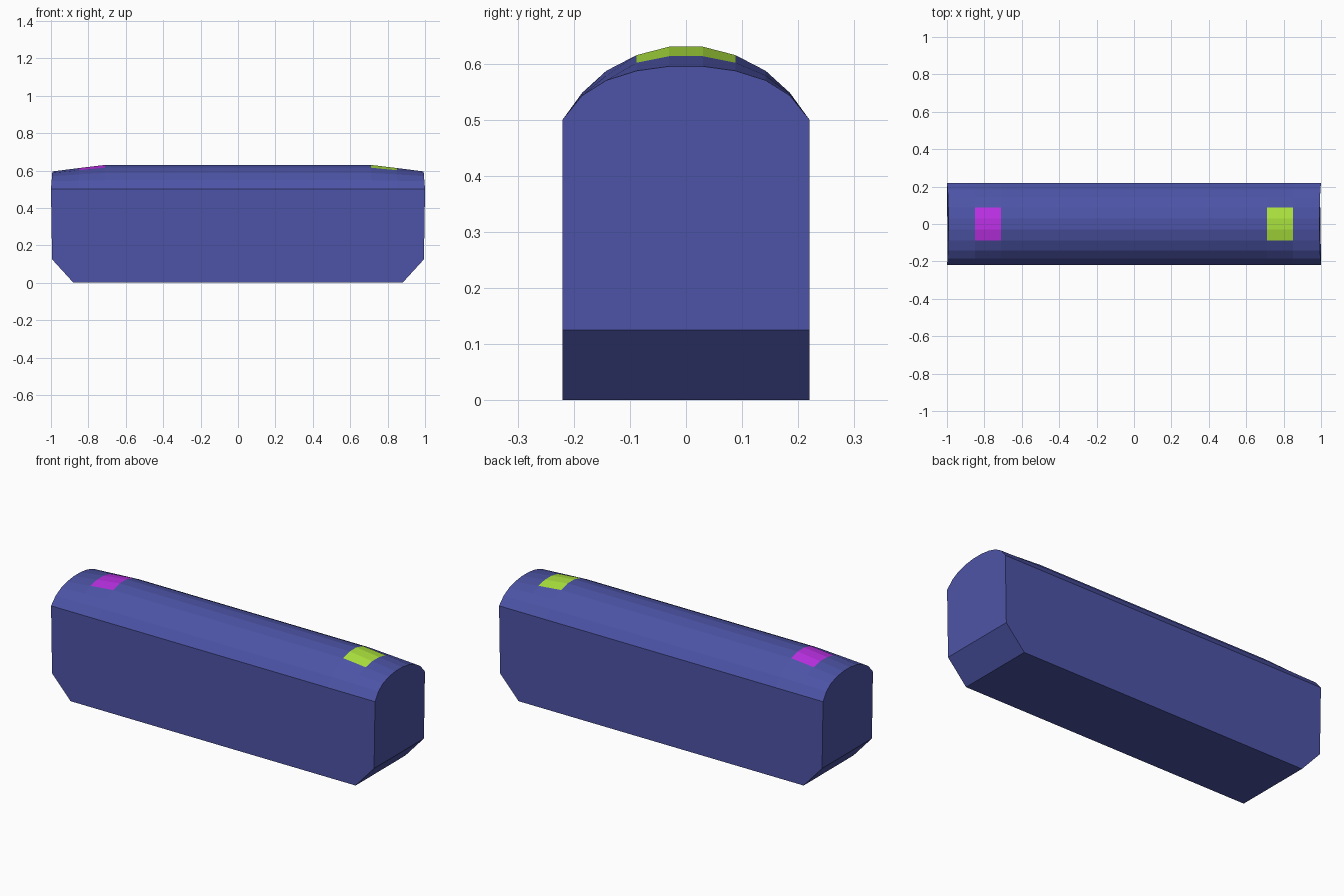
import bpy, bmesh

if "Cube" in bpy.data.objects:
    bpy.data.objects.remove(bpy.data.objects["Cube"])

def material(name, rgb):
    m = bpy.data.materials.new(name)
    m.diffuse_color = (*rgb, 1)
    m.use_nodes = True
    m.node_tree.nodes["Principled BSDF"].inputs["Base Color"].default_value = m.diffuse_color
    return m

def make_object(name, faces, mat):
    mesh = bpy.data.meshes.new(name)
    bm = bmesh.new()
    for pts in faces:
        bm.faces.new([bm.verts.new(p) for p in pts])
    bmesh.ops.remove_doubles(bm, verts=bm.verts[:], dist=1e-4)
    bm.to_mesh(mesh)
    bm.free()
    mesh.materials.append(mat)
    bpy.context.collection.objects.link(bpy.data.objects.new(name, mesh))

# Half of the arched roof: y, height at the middle, height at the ends
HALF = [(0.22, 0.50, 0.50), (0.185, 0.548, 0.543), (0.142, 0.587, 0.57),
        (0.088, 0.615, 0.587), (0.03, 0.63, 0.595)]
ARCH = HALF + [(-y, a, b) for y, a, b in reversed(HALF)]
STATIONS = [-1, -0.85, -0.71, 0.71, 0.85, 1]

def ring(x):
    """Cross-section loop: roof arch, then the -y side, floor and +y side."""
    s = 1 if x > 0 else -1
    end = abs(x) == 1
    t = max(0, (abs(x) - 0.71) / 0.29)
    pts = []
    for y, mid, tip in ARCH:
        z = mid + (tip - mid) * t
        pts.append((x - s * 0.08 * (z - 0.5) if end else x, y, z))
    low, floor = (s * 0.994, s * 0.88) if end else (x, x)
    return pts + [(low, -0.22, 0.125), (floor, -0.22, 0),
                  (floor, 0.22, 0), (low, 0.22, 0.125)]

rings = [ring(x) for x in STATIONS]
body, left, right = [], [], []

# Loft the shell; the three crown strips near each end are the coloured panels
for i, (a, b) in enumerate(zip(rings, rings[1:])):
    for j in range(len(a)):
        k = (j + 1) % len(a)
        target = body
        if j in (3, 4, 5):
            target = {1: left, 3: right}.get(i, body)
        target.append([a[j], a[k], b[k], b[j]])

# End walls and slanted lower corners
for r, flip in ((rings[0], True), (rings[-1], False)):
    for idx in (list(range(11)) + [13], [10, 11, 12, 13]):
        pts = [r[n] for n in idx]
        body.append(pts[::-1] if flip else pts)

make_object("body", body, material("blue", (0.073, 0.088, 0.38)))
make_object("left_roof_panel", left, material("magenta", (0.50, 0.03, 0.78)))
make_object("right_roof_panel", right, material("lime", (0.43, 0.80, 0.05)))
